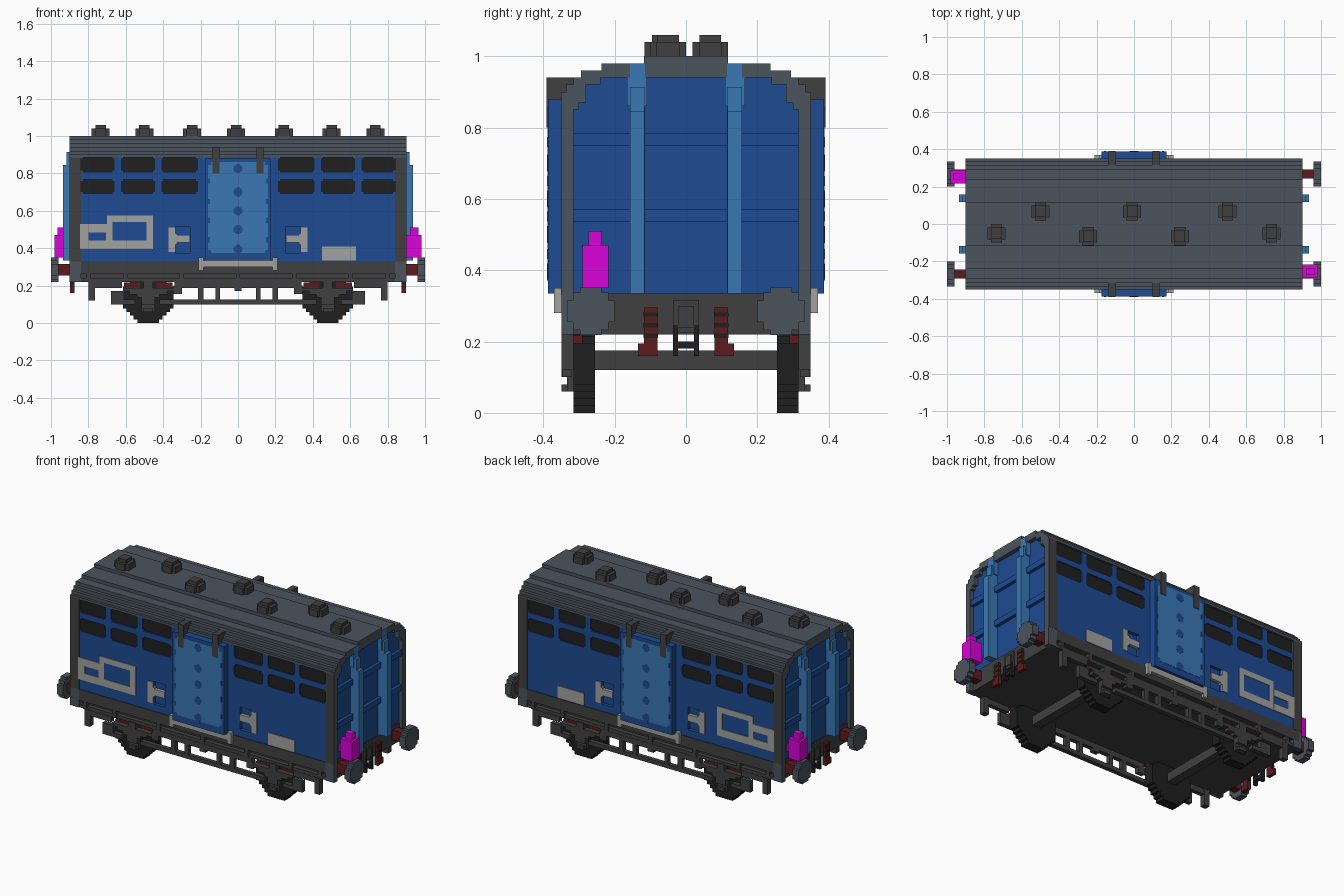
import bpy, bmesh, math

cube = bpy.data.objects.get("Cube")
if cube:
    bpy.data.objects.remove(cube, do_unlink=True)


def material(name, r, g, b):
    m = bpy.data.materials.new(name)
    m.use_nodes = True
    m.diffuse_color = (r, g, b, 1)
    m.node_tree.nodes["Principled BSDF"].inputs["Base Color"].default_value = (r, g, b, 1)
    return m


BLUE = material("deep_blue", .0125, .07, .29)
LIGHT = material("light_blue", .042, .19, .46)
SLATE = material("slate_grey", .069, .087, .109)
DARK = material("dark_grey", .051, .051, .051)
BLACK = material("black", .014, .014, .014)
MAROON = material("maroon", .107, .011, .012)
MAGENTA = material("magenta", .70, .001, .70)
PALE = material("pale_grey", .36, .36, .35)


def finish(name, mat, bm):
    bmesh.ops.recalc_face_normals(bm, faces=bm.faces)
    me = bpy.data.meshes.new(name)
    bm.to_mesh(me)
    bm.free()
    me.materials.append(mat)
    ob = bpy.data.objects.new(name, me)
    bpy.context.collection.objects.link(ob)


def part(name, mat, boxes, sym=""):
    """Boxes (x0,x1,y0,y1,z0,z1); sym: x / y mirror, r = half turn about z."""
    signs = [(1, 1)]
    if "x" in sym:
        signs += [(-a, b) for a, b in signs]
    if "y" in sym:
        signs += [(a, -b) for a, b in signs]
    if "r" in sym:
        signs += [(-1, -1)]
    bm = bmesh.new()
    for sx, sy in signs:
        for x0, x1, y0, y1, z0, z1 in boxes:
            for v in bmesh.ops.create_cube(bm, size=1)["verts"]:
                v.co = (sx * (x0 + (v.co.x + .5) * (x1 - x0)),
                        sy * (y0 + (v.co.y + .5) * (y1 - y0)),
                        z0 + (v.co.z + .5) * (z1 - z0))
    finish(name, mat, bm)


def prism(name, mat, half, x0, x1):
    """Extrude a y-mirrored (y, z) outline along x."""
    pts = half + [(-y, z) for y, z in reversed(half)]
    bm = bmesh.new()
    f = bm.faces.new([bm.verts.new((x0, y, z)) for y, z in pts])
    r = bmesh.ops.extrude_face_region(bm, geom=[f])
    for v in r["geom"]:
        if isinstance(v, bmesh.types.BMVert):
            v.co.x = x1
    finish(name, mat, bm)


def wall_boxes(x0, x1, z0, z1, y0, y1, holes):
    """Fill a rectangle with boxes around rectangular holes (x0,x1,z0,z1)."""
    zs = sorted({z0, z1, *[h[2] for h in holes], *[h[3] for h in holes]})
    out = []
    for a, b in zip(zs, zs[1:]):
        x = x0
        for h in sorted(h for h in holes if h[2] <= a and h[3] >= b):
            if h[0] > x:
                out.append((x, h[0], y0, y1, a, b))
            x = h[1]
        if x < x1:
            out.append((x, x1, y0, y1, a, b))
    return out


def disc_rows(r, step):
    """Stepped circle as (half width, z0, z1) rows."""
    n = round(r / step)
    rows = []
    for i in range(-n, n):
        mid = (i + .5) * step
        w = max(step, round(math.sqrt(max(r * r - mid * mid, 0)) / step) * step)
        rows.append((w, i * step, (i + 1) * step))
    return rows


# Body core and stepped roof
inner = [(.24, .94), (.24, .92), (.28, .92), (.28, .90)]
prism("body_core", BLUE, [(.325, .33), (.325, .90)] + inner[::-1], -.875, .875)
outer = [(.35, .90), (.335, .90), (.335, .92), (.315, .92), (.315, .94), (.295, .94), (.295, .96),
         (.237, .96), (.237, .98), (.118, .98), (.118, 1.0)]
prism("roof", SLATE, [(.24, .94), (.24, .92), (.28, .92), (.28, .885), (.35, .885)] + outer, -.9, .9)
part("end_frame", SLATE, [(.84, .9, .315, .349, .22, .90), (.84, .9, .30, .32, .85, .90),
                          (.84, .9, .28, .31, .87, .92)], "xy")
part("corner_post", DARK, [(.84, .899, .345, .35, .33, .90)], "xy")

# Sides with window openings and a recess beside the door
cols = [(.215, .41), (.445, .625), (.66, .84)]
rows = [(.69, .77), (.805, .89)]
wins = [(s[0], s[1], z0, z1) for a, b in cols for s in ((a, b), (-b, -a)) for z0, z1 in rows]
recess = [(.255, .335, .375, .515), (-.335, -.255, .375, .515)]
part("side_wall", BLUE, wall_boxes(-.84, .84, .33, .89, .32, .345, wins + recess), "y")
part("window_panes", BLACK, [(a, b, .32, .338, c, d) for a, b, c, d in wins], "y")
c = .01
part("window_corners", BLUE,
     [(x, x + c, .32, .3445, z, z + c) for a, b, z0, z1 in wins
      for x in (a, b - c) for z in (z0, z1 - c)], "y")

# Side markings and grab handles
part("label_frame", PALE,
     wall_boxes(-.70, -.455, .395, .575, .34, .349, [(-.67, -.49, .44, .54)])
     + wall_boxes(-.845, -.70, .395, .53, .34, .3505, [(-.80, -.705, .44, .485)])
     + [(.45, .63, .34, .349, .335, .41)], "y")
part("grab_handle", PALE, [(.335, .372, .34, .35, .38, .51), (.257, .34, .33, .35, .43, .47),
                           (.325, .34, .33, .35, .42, .48)], "xy")

# Sliding door, its studs, hangers and step
part("door_frame", BLUE, [(-.175, .175, .34, .387, .335, .88)], "y")
part("door_panel", LIGHT, [(-.145, .145, .38, .3885, .375, .86), (-.16, .16, .38, .3885, .39, .845)], "y")
studs = []
for z in (.395, .50, .60, .70, .825):
    studs += [(-w, w, .38, .3895 + w / 100, z - h, z + h)
              for w, h in ((.024, .011), (.018, .018), (.011, .024))]
for z in (.445, .55, .65, .76):
    studs += [(a, a + .01, .38, .3895, z - .014, z + .014) for a in (-.161, .151)]
part("door_studs", BLUE, studs, "y")
part("door_hanger", DARK, [(.098, .136, .31, .391, .88, .94), (.098, .136, .375, .391, .80, .94)], "xy")
part("door_step", PALE, [(-.21, .21, .34, .37, .30, .335), (.185, .212, .34, .37, .28, .35),
                         (-.212, -.185, .34, .37, .28, .35)], "y")

# End posts and rails
part("end_post", LIGHT, [(.86, .901, .115, .157, .335, .978), (.86, .936, .117, .157, .335, .845),
                         (.86, .916, .117, .157, .84, .914), (.86, .902, .11, .165, .86, .94)], "xy")
part("end_rails", BLUE, [(.86, .895, -.315, .315, z, z + .035) for z in (.75, .535)], "x")

# Roof vents
vents = ((-.735, -.05), (-.5, .068), (-.245, -.066), (-.01, .068), (.245, -.066), (.5, .068), (.735, -.05))
for i, (x, y) in enumerate(vents):
    part("roof_vent_%d" % (i + 1), DARK,
         [(x - .048, x + .048, y - .032, y + .032, .99, 1.04),
          (x - .03, x + .03, y - .05, y + .05, .99, 1.04),
          (x - .028, x + .028, y - .03, y + .03, 1.03, 1.06)])

# Chassis and side girders
part("chassis", DARK, [(-.88, .88, -.318, .318, .22, .334)])
part("solebar", DARK, [(-.88, .88, .31, .349, .265, .332), (-.88, .88, .31, .345, .22, .24)]
     + [(x - .012, x + .012, .31, .348, .22, .27) for x in (-.8, -.6, -.3, 0, .3, .6, .8)], "y")

# Underframe trusses, springs and axle boxes
part("truss", DARK, [(0, .34, .32, .347, .187, .22), (.62, .80, .32, .347, .187, .22),
                     (0, .42, .32, .347, .10, .125), (.55, .68, .32, .347, .10, .125),
                     (.095, .12, .32, .347, .10, .22), (.185, .215, .32, .347, .10, .22),
                     (.61, .68, .32, .347, .10, .17), (.765, .80, .315, .349, .12, .22),
                     (.30, .345, .32, .347, .155, .2), (0, .02, .32, .347, .17, .2)], "xy")
part("spring", DARK, [(.48 - w, .48 + w, .315, .349, z, z + .018)
                      for w, z in ((.135, .17), (.10, .153), (.06, .136))]
     + [(.455, .505, .315, .349, .18, .225)], "xy")
part("axle_box", DARK, [(.445, .515, .315, .349, .10, .15), (.445, .515, .315, .333, .06, .12),
                        (.455, .505, .33, .349, .06, .08)], "xy")

# Wheels and axles
part("wheel", BLACK, [(.48 - w, .48 + w, .255, .315, .136 + a, .136 + b)
                      for w, a, b in disc_rows(.136, .0194)], "xy")
part("axle", DARK, [(.452, .508, -.26, .26, .12, .175)], "x")
part("brake_blocks", MAROON, [(a, a + .085, .29, .317, .187, .218) for a in (.35, .525)], "xy")

# Buffers
part("buffer_shaft", MAROON, [(.87, .965, .242, .292, .255, .315)], "xy")
part("buffer_head", SLATE, [(.96, 1.0, .267 - w, .267 + w, .285 + a, .285 + b)
                            for w, a, b in ((.03, -.066, .066), (.05, -.052, .052), (.067, -.03, .03))], "xy")

# Coupling and brake pipes
part("coupling_block", DARK, [(.87, .89, -.037, .037, .225, .315), (.87, .896, -.022, .022, .24, .30)], "x")
part("coupling_link", BLACK, [(.875, .898, -.037, -.022, .16, .245), (.875, .898, .022, .037, .16, .245),
                              (.875, .895, -.03, .03, .18, .2)], "x")
part("brake_pipe", MAROON, [(.875, .897, .08, .118, .16, .295), (.875, .897, .08, .135, .16, .195)], "xy")
part("brake_pipe_bands", BLACK, [(.878, .899, .079, .119, z, z + .012) for z in (.21, .24, .27)], "xy")

# Tail lamps on opposite corners
part("tail_lamp", MAGENTA, [(.90, .98, -.29, -.217, .35, .47), (.92, .965, -.273, -.237, .46, .51),
                            (.86, .91, -.27, -.24, .38, .42)], "r")
